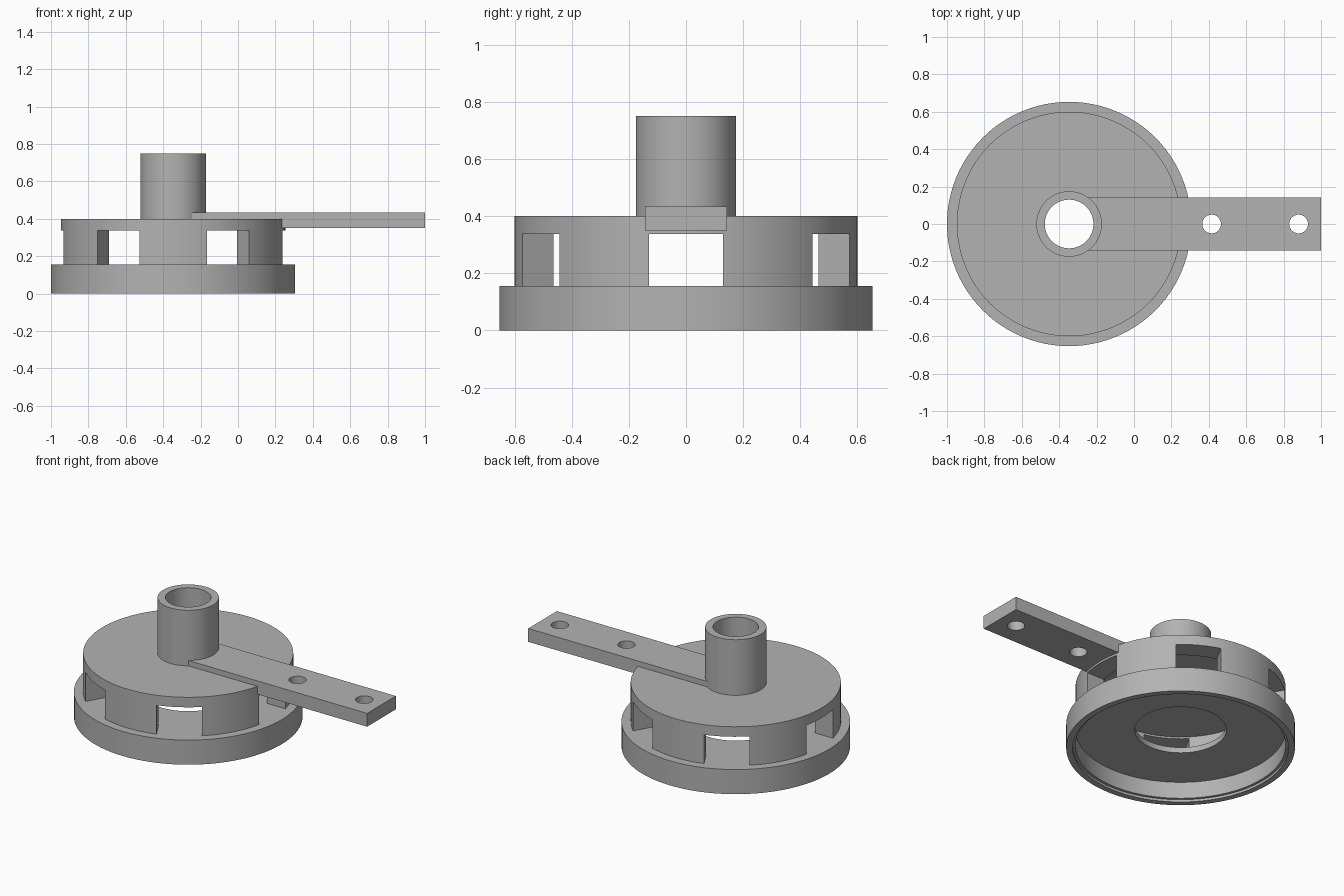
import bpy, bmesh, math
from mathutils import Matrix, Vector

if "Cube" in bpy.data.objects:
    bpy.data.objects.remove(bpy.data.objects["Cube"], do_unlink=True)

CX = -0.347          # axis of the round parts
SEG = 96

grey = bpy.data.materials.new("plain grey")
grey.use_nodes = True
grey.diffuse_color = (0.45, 0.45, 0.45, 1)
grey.node_tree.nodes["Principled BSDF"].inputs["Base Color"].default_value = (0.45, 0.45, 0.45, 1)


def finish(name, bm):
    bmesh.ops.recalc_face_normals(bm, faces=bm.faces)
    mesh = bpy.data.meshes.new(name)
    bm.to_mesh(mesh)
    bm.free()
    mesh.materials.append(grey)
    obj = bpy.data.objects.new(name, mesh)
    bpy.context.collection.objects.link(obj)
    return obj


def lathe(name, profile):
    """Revolve a closed (radius, height) profile around the main axis."""
    bm = bmesh.new()
    rings = []
    for i in range(SEG):
        a = math.tau * i / SEG
        rings.append([bm.verts.new((CX + r * math.cos(a), r * math.sin(a), z)) for r, z in profile])
    n = len(profile)
    for i in range(SEG):
        a, b = rings[i], rings[(i + 1) % SEG]
        for j in range(n):
            k = (j + 1) % n
            bm.faces.new((a[j], b[j], b[k], a[k]))
    return finish(name, bm)


def box(name, low, high, turn=None):
    bm = bmesh.new()
    low, high = Vector(low), Vector(high)
    bmesh.ops.create_cube(bm, size=1)
    bmesh.ops.scale(bm, vec=high - low, verts=bm.verts)
    bmesh.ops.translate(bm, vec=(low + high) / 2, verts=bm.verts)
    if turn is not None:
        bmesh.ops.transform(bm, matrix=turn, verts=bm.verts)
    return finish(name, bm)


def rod(name, x, radius):
    bm = bmesh.new()
    bmesh.ops.create_cone(bm, cap_ends=True, segments=SEG, radius1=radius, radius2=radius,
                          depth=2, matrix=Matrix.Translation((x, 0, 0)))
    return finish(name, bm)


def cut(obj, cutters):
    """Subtract the cutters, then discard them."""
    for c in cutters:
        mod = obj.modifiers.new("cut", 'BOOLEAN')
        mod.operation, mod.solver, mod.object = 'DIFFERENCE', 'EXACT', c
    bpy.context.view_layer.update()
    mesh = bpy.data.meshes.new_from_object(
        obj.evaluated_get(bpy.context.evaluated_depsgraph_get()))
    obj.modifiers.clear()
    obj.data = mesh
    for c in cutters:
        bpy.data.objects.remove(c, do_unlink=True)


# Base: hollow skirt with a stepped lip and a holed floor
base = lathe("base_ring", [(0.653, 0), (0.653, 0.155), (0.262, 0.155), (0.262, 0.12),
                           (0.6, 0.12), (0.6, 0.015), (0.616, 0.015), (0.616, 0)])

# Drum: wall and lid in one, with six windows around it
drum = lathe("drum", [(0.6, 0.155), (0.6, 0.4), (0.13, 0.4), (0.13, 0.348),
                      (0.478, 0.348), (0.478, 0.155)])
windows = []
for i in range(6):
    turn = Matrix.Translation((CX, 0, 0)) @ Matrix.Rotation(math.tau * i / 6, 4, 'Z')
    windows.append(box("window_cutter", (0.35, -0.13, 0.1), (0.8, 0.13, 0.337), turn))
cut(drum, windows)

# Upright tube
tube = lathe("tube", [(0.175, 0.39), (0.175, 0.75), (0.13, 0.75), (0.13, 0.39)])

# Arm with two bolt holes, trimmed by the tube bore
arm = box("arm", (-0.26, -0.143, 0.35), (1, 0.143, 0.434))
cut(arm, [rod("bore_cutter", CX, 0.135), rod("hole_cutter", 0.415, 0.05),
          rod("hole_cutter", 0.88, 0.05)])

# Smooth round walls, sharp edges kept
bpy.ops.object.select_all(action='DESELECT')
for obj in (base, drum, tube, arm):
    obj.select_set(True)
bpy.context.view_layer.objects.active = drum
bpy.ops.object.shade_smooth_by_angle(angle=math.radians(30))
